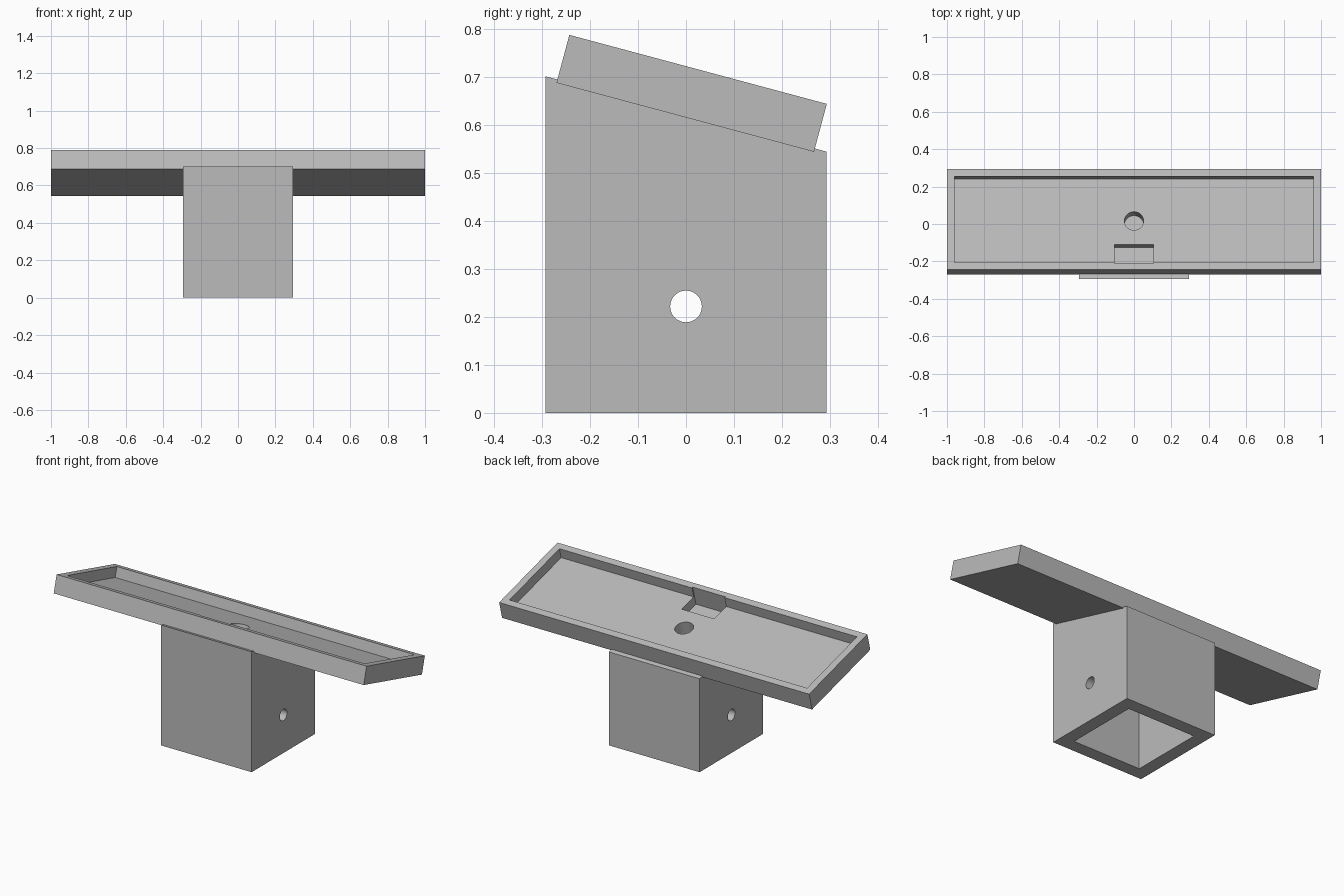
import bpy
import bmesh
import math
from mathutils import Matrix, Vector

if "Cube" in bpy.data.objects:
    bpy.data.objects.remove(bpy.data.objects["Cube"], do_unlink=True)

TILT = math.radians(-15)
TRAY_W, TRAY_D, TRAY_H = 2.0, 0.556, 0.1035
RIM, POCKET = 0.04, 0.06
POST, BORE = 0.293, 0.217
TOP = TRAY_H / 2
FLOOR = TOP - POCKET
tray_frame = Matrix.Translation((0, 0.0118, 0.6665)) @ Matrix.Rotation(TILT, 4, "X")

grey = bpy.data.materials.new("light grey plastic")
grey.use_nodes = True
colour = (0.5, 0.5, 0.5, 1)
grey.diffuse_color = colour
grey.node_tree.nodes["Principled BSDF"].inputs["Base Color"].default_value = colour


def finish(name, bm, frame):
    bm.transform(frame)
    mesh = bpy.data.meshes.new(name)
    bm.to_mesh(mesh)
    bm.free()
    mesh.materials.append(grey)
    obj = bpy.data.objects.new(name, mesh)
    bpy.context.collection.objects.link(obj)
    return obj


def box(name, low, high, frame=Matrix()):
    low, high = Vector(low), Vector(high)
    bm = bmesh.new()
    bmesh.ops.create_cube(bm, size=1)
    bmesh.ops.scale(bm, vec=high - low, verts=bm.verts)
    bmesh.ops.translate(bm, vec=(low + high) / 2, verts=bm.verts)
    return finish(name, bm, frame)


def cylinder(name, radius, length, frame):
    bm = bmesh.new()
    bmesh.ops.create_cone(bm, cap_ends=True, segments=48, radius1=radius,
                          radius2=radius, depth=length)
    return finish(name, bm, frame)


def combine(target, other, operation):
    mod = target.modifiers.new(operation.lower(), "BOOLEAN")
    mod.operation, mod.solver, mod.object = operation, "EXACT", other
    bpy.context.view_layer.objects.active = target
    bpy.ops.object.modifier_apply(modifier=mod.name)
    bpy.data.objects.remove(other, do_unlink=True)


# Square post with its top sloped to match the tray
stand = box("tray_stand", (-POST, -POST, 0), (POST, POST, 0.6235))
for v in stand.data.vertices:
    if v.co.z > 0.1:
        v.co.z += math.tan(TILT) * v.co.y

# Tilted tray
tray = box("tray", (-TRAY_W / 2, -TRAY_D / 2, -TOP), (TRAY_W / 2, TRAY_D / 2, TOP), tray_frame)
combine(stand, tray, "UNION")

# Recesses: tray pocket, front notch, blind hole, socket and cross pin hole
px, py = TRAY_W / 2 - RIM, TRAY_D / 2 - RIM
cutters = [
    box("pocket", (-px, -py, FLOOR), (px, py, TOP + 0.1), tray_frame),
    box("notch", (-0.105, -0.2455, FLOOR - 0.055), (0.105, -0.124, TOP + 0.1), tray_frame),
    cylinder("blind_hole", 0.051, 0.16, tray_frame @ Matrix.Translation((0, 0.007, FLOOR))),
    box("socket", (-BORE, -BORE, -0.1), (BORE, BORE, 0.44)),
    cylinder("pin_hole", 0.033, 1, Matrix.Translation((0, 0, 0.222))
             @ Matrix.Rotation(math.pi / 2, 4, "Y")),
]
for cutter in cutters:
    combine(stand, cutter, "DIFFERENCE")

# Smooth hole walls, crisp edges elsewhere
bpy.ops.object.select_all(action="DESELECT")
stand.select_set(True)
bpy.context.view_layer.objects.active = stand
bpy.ops.object.shade_smooth_by_angle(angle=math.radians(30))
